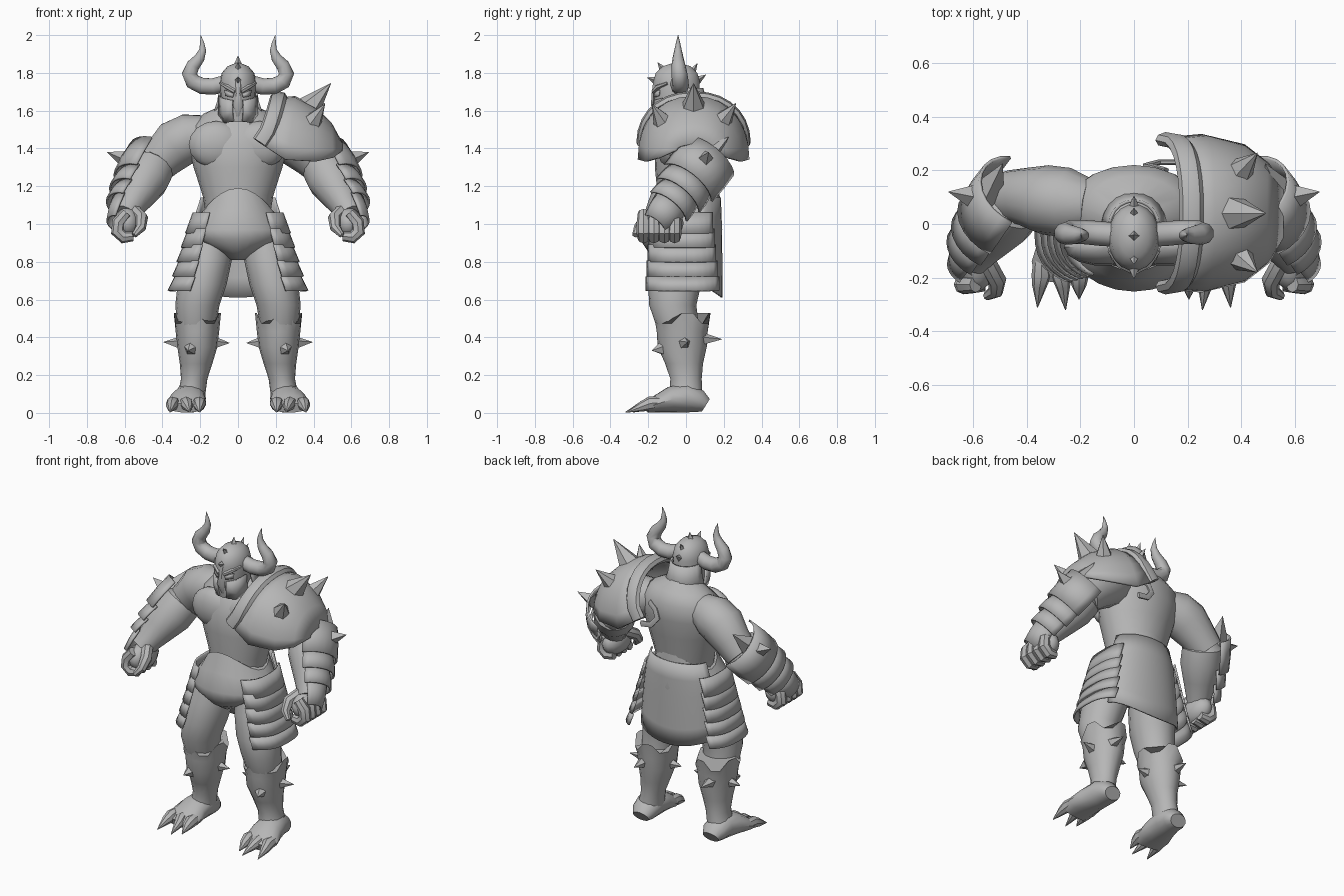
import bpy, bmesh, math
from math import sin, cos, pi, radians
from mathutils import Vector as V

steel = bpy.data.materials.new("plain_grey")
steel.diffuse_color = (0.47, 0.47, 0.47, 1)


def grid(name, rows, closed=True, mirror=False, thick=0.0):
    """Skin rows of points; closed rows get end caps, open rows get thickness."""
    bm = bmesh.new()
    vs = [[bm.verts.new(p) for p in r] for r in rows]
    n = len(rows[0])
    for a, b in zip(vs, vs[1:]):
        for i in range(n if closed else n - 1):
            j = (i + 1) % n
            bm.faces.new((a[i], a[j], b[j], b[i]))
    if closed and not thick:
        bm.faces.new(vs[0][::-1])
        bm.faces.new(vs[-1])
    bmesh.ops.recalc_face_normals(bm, faces=bm.faces[:])
    me = bpy.data.meshes.new(name)
    bm.to_mesh(me)
    bm.free()
    me.materials.append(steel)
    ob = bpy.data.objects.new(name, me)
    bpy.context.collection.objects.link(ob)
    if thick:
        m = ob.modifiers.new("thickness", 'SOLIDIFY')
        m.thickness, m.offset = thick, 0
    if mirror:
        m = ob.modifiers.new("mirror", 'MIRROR')
        m.use_mirror_merge = False
    return ob


def stack(name, rings, n=16, **kw):
    """Horizontal ellipse rings: (x, y, z, rx, ry)."""
    return grid(name, [[(x + rx * cos(2 * pi * i / n), y + ry * sin(2 * pi * i / n), z)
                        for i in range(n)] for x, y, z, rx, ry in rings], **kw)


def tube(name, path, n=10, ref=(0, 1, 0), **kw):
    """Rings along a path: (x, y, z, ru, rv), ru lies along ref."""
    pts = [V(p[:3]) for p in path]
    rows = []
    for k, p in enumerate(path):
        t = (pts[min(k + 1, len(pts) - 1)] - pts[max(k - 1, 0)]).normalized()
        u = (V(ref) - t * V(ref).dot(t)).normalized()
        w = t.cross(u)
        rows.append([pts[k] + u * p[3] * cos(2 * pi * i / n) + w * p[-1] * sin(2 * pi * i / n)
                     for i in range(n)])
    return grid(name, rows, **kw)


def spike(name, base, tip, r, n=5, mirror=False):
    d = V(tip) - V(base)
    ref = (0, 0, 1) if abs(d.normalized().z) < 0.8 else (0, 1, 0)
    return tube(name, [(*base, r), (*tip, 0.001)], n=n, ref=ref, mirror=mirror)


def ball(name, c, s, mirror=False):
    rings = [(c[0], c[1], c[2] - s[2] * cos(pi * k / 8), s[0] * sin(pi * k / 8) + .001,
              s[1] * sin(pi * k / 8) + .001) for k in range(9)]
    return stack(name, rings, n=14, mirror=mirror)


# Torso and chest
stack("torso", [(0, 0, 1.05, .17, .15), (0, .01, 1.15, .187, .16), (0, .015, 1.3, .235, .18),
                (0, .03, 1.42, .265, .19), (0, .05, 1.52, .25, .17), (0, .06, 1.585, .18, .12),
                (0, .03, 1.625, .09, .09), (0, -.02, 1.7, .08, .08)], n=20)
ball("chest_muscle", (.115, -.085, 1.42), (.145, .07, .125), True)

# Belt and briefs, with an arched top edge
N = 24
rows = []
for y, z, rx, ry, arch in [(0, 1.13, .185, .175, .06), (-.015, 1.05, .225, .2, .025), (-.03, .97, .265, .222, 0),
                           (-.03, .92, .25, .215, 0), (-.025, .86, .13, .18, 0), (-.02, .81, .045, .11, 0)]:
    rows.append([(rx * cos(2 * pi * i / N), y + ry * sin(2 * pi * i / N),
                  z - arch * cos(4 * pi * i / N)) for i in range(N)])
grid("belt", rows)

# Back skirt cloth, dipping to a point in the middle
rows = []
for k in range(6):
    f = k / 5
    rows.append([((.2 + .07 * f ** .5) * cos(radians(a)),
                  (.18 + .01 * f ** .5) * sin(radians(a)) ** .7,
                  1.14 - .47 * f - .06 * f * sin(radians(a)) ** 2) for a in range(15, 166, 10)])
grid("back_skirt", rows, closed=False, thick=.01)

# Overlapping hip plates
for k in range(5):
    rows = []
    for z, r in ((1.06 - .085 * k, .235 + .024 * k), (.95 - .076 * k, .275 + .023 * k)):
        rows.append([(r * cos(radians(a)) ** .7,
                      math.copysign(abs(sin(radians(a))) ** .7, a) * (.2 + .008 * k) - .01, z)
                     for a in range(-58 + k, 50, 9)])
    grid("hip_plate", rows, closed=False, thick=.012, mirror=True)

# Legs, boots and feet
stack("thigh", [(.13, 0, .97, .1, .13), (.16, -.03, .82, .13, .15), (.19, -.06, .68, .13, .14),
                (.215, -.07, .57, .117, .125), (.22, -.04, .44, .1, .11)], mirror=True)
boot = [(.215, -.02, .5, .125, .15), (.215, -.02, .43, .115, .135), (.215, -.02, .35, .106, .13),
        (.222, -.01, .26, .086, .1), (.232, 0, .18, .07, .083), (.242, 0, .12, .072, .086),
        (.255, 0, .05, .078, .092)]
rows = [[(x + rx * cos(2 * pi * i / 16), y + ry * sin(2 * pi * i / 16),
          z + (.028 * (-1) ** (i // 2) if k == 0 else 0)) for i in range(16)]
        for k, (x, y, z, rx, ry) in enumerate(boot)]
grid("boot", rows, mirror=True)
tube("foot", [(.25, .105, .04, .055, .04), (.25, .07, .062, .078, .062), (.255, 0, .08, .085, .08),
              (.265, -.08, .07, .095, .07), (.275, -.15, .048, .107, .048), (.28, -.21, .026, .09, .026)],
     n=14, ref=(1, 0, 0), mirror=True)
for x, tx, ty in ((.205, .205, -.28), (.275, .255, -.32), (.345, .36, -.31)):
    tube("toe", [(x, -.13, .055, .03), (x, -.19, .05, .037), ((x + tx) / 2, -.23, .035, .028),
                 (tx, ty, .004, .002)], n=8, ref=(1, 0, 0), mirror=True)
for b, t in (((.305, -.01, .37), (.395, .01, .375)), ((.125, -.02, .37), (.045, -.02, .37)),
             ((.25, -.13, .34), (.265, -.18, .33)), ((.24, .09, .39), (.24, .19, .39))):
    spike("boot_spike", b, t, .036, mirror=True)

# Arms
tube("upper_arm", [(.17, .07, 1.48, .1, .1), (.25, .08, 1.46, .13, .13), (.33, .09, 1.42, .13, .135),
                   (.4, .1, 1.35, .11, .115), (.47, .1, 1.28, .1, .1)], n=14, mirror=True)
A, W = V((.455, .08, 1.3)), V((.58, -.1, 1.08))
tube("forearm", [(*A.lerp(W, t), r) for t, r in
                 ((-.12, .08), (0, .12), (.3, .125), (.65, .1), (.95, .078), (1.15, .072))], n=14, mirror=True)

# Layered arm guard on the outer side
d = (W - A).normalized()
o = V((1, .3, .4))
o = (o - d * o.dot(d)).normalized()
q = d.cross(o)
for t0, t1, r0, r1, span in ((-.22, .42, .16, .16, 78), (.35, .72, .135, .145, 78),
                             (.65, 1.0, .115, .125, 75), (.92, 1.38, .1, .07, 70)):
    grid("arm_guard", [[A.lerp(W, t) + (o * cos(radians(a)) + q * sin(radians(a))) * r
                        for a in [span * (i / 5 - 1) for i in range(11)]]
                       for t, r in ((t0, r0), ((t0 + t1) / 2, (r0 + r1) / 2 + .004), (t1, r1))],
         closed=False, thick=.012, mirror=True)
spike("guard_corner", (.55, .1, 1.34), (.49, .225, 1.46), .075, n=4, mirror=True)
spike("elbow_spike", (.59, .1, 1.34), (.692, .12, 1.38), .05, n=4, mirror=True)

# Fists
ball("palm", (.585, -.13, 1.005), (.07, .12, .085), True)
for i in range(4):
    y = -.225 + .055 * i
    tube("finger", [(.59, y, 1.06, .03), (.632, y, 1.01, .036), (.637, y, .96, .037),
                    (.605, y, .93, .034), (.555, y, .935, .026)], n=8, mirror=True)
tube("thumb", [(.55, -.14, 1.07, .035), (.51, -.21, 1.03, .035), (.515, -.25, .98, .028),
               (.55, -.27, .94, .016)], n=8, ref=(1, 0, 0), mirror=True)

# Helmet
stack("helmet", [(0, -.055, 1.54, .075, .1), (0, -.05, 1.6, .092, .115), (0, -.05, 1.68, .095, .12),
                 (0, -.05, 1.75, .097, .125), (0, -.05, 1.8, .086, .112), (0, -.05, 1.835, .055, .075),
                 (0, -.05, 1.852, .012, .02)], n=18)
grid("neck_guard", [[(r * cos(radians(a)), -.03 + r * 1.25 * sin(radians(a)) ** .8, z)
                     for a in range(5, 176, 17)] for z, r in ((1.72, .093), (1.65, .105), (1.57, .13))],
     closed=False, thick=.012)
# Face mask: nose ridge, brow, eye plates and cheek plates
tube("nose_ridge", [(0, -.162, 1.76, .03, .012), (0, -.17, 1.69, .018, .014), (0, -.175, 1.63, .028, .012),
                    (0, -.16, 1.57, .006, .004)], n=6, ref=(1, 0, 0))
tube("brow", [(.015, -.172, 1.7, .012), (.055, -.15, 1.725, .014), (.092, -.1, 1.745, .008)],
     n=6, ref=(0, 0, 1), mirror=True)
grid("eye", [[(.022, -.17, 1.69), (.07, -.14, 1.71)], [(.028, -.169, 1.67), (.066, -.143, 1.678)]],
     closed=False, thick=.008, mirror=True)
grid("cheek_plate", [[(.03, -.167, 1.655), (.08, -.13, 1.665), (.1, -.06, 1.68)],
                     [(.03, -.168, 1.6), (.075, -.13, 1.58), (.1, -.05, 1.58)],
                     [(.025, -.155, 1.545), (.065, -.12, 1.535), (.085, -.05, 1.55)]],
     closed=False, thick=.012, mirror=True)
for b, t, r in (((0, -.16, 1.76), (0, -.205, 1.775), .022), ((0, -.12, 1.815), (0, -.15, 1.855), .022),
                ((0, -.045, 1.84), (0, -.04, 1.89), .024), ((0, .03, 1.8), (0, .06, 1.85), .022),
                ((0, .06, 1.76), (0, .105, 1.79), .022)):
    spike("helmet_spike", b, t, r, n=4)
tube("horn", [(.07, -.04, 1.745, .045), (.13, -.035, 1.728, .046), (.19, -.03, 1.73, .045),
              (.24, -.03, 1.755, .044), (.257, -.035, 1.795, .042), (.237, -.04, 1.84, .037),
              (.203, -.042, 1.88, .029), (.187, -.042, 1.92, .02), (.19, -.042, 1.96, .011),
              (.198, -.042, 2.0, .001)], n=10, mirror=True)

# Shoulder armour on one side: arches from collar to outer tip
ARCH = [(.21, 1.66, .11, 1.43, .275), (.3, 1.67, .25, 1.34, .288), (.41, 1.61, .41, 1.33, .25),
        (.49, 1.53, .5, 1.35, .18), (.55, 1.42, .55, 1.39, .09)]


def arch_point(a, s):
    tx, tz, ex, ez, w = a
    c, n = cos(s), sin(s)
    return V((ex + (tx - ex) * c ** .6, .04 + w * math.copysign(abs(n) ** .9, n), ez + (tz - ez) * c ** .95))


angles = [pi / 2 * (i / 7 - 1) * .999 for i in range(15)]
grid("shoulder_plate", [[arch_point(a, s) for s in angles] for a in ARCH], closed=False, thick=.016)
tube("shoulder_collar", [(*(arch_point(ARCH[0], s) + V((.005, 0, .015 * cos(s)))), .045, .028) for s in angles],
     n=8, ref=(1, 0, 0))
for b, t, r in (((.37, .04, 1.61), (.492, .04, 1.745), .072), ((.38, -.11, 1.52), (.46, -.18, 1.635), .066),
                ((.38, .18, 1.53), (.46, .265, 1.64), .066)):
    spike("shoulder_spike", b, t, r, n=6)

# Strap loop behind the shoulder
tube("strap_loop", [(.12, .2, 1.5, .01, .02), (.07, .215, 1.47, .01, .02), (.05, .22, 1.42, .01, .02),
                    (.09, .23, 1.37, .01, .02), (.16, .23, 1.36, .01, .02)], n=6)

# Smooth shading with crisp edges
bpy.ops.object.select_all(action='SELECT')
bpy.context.view_layer.objects.active = bpy.context.selected_objects[0]
bpy.ops.object.shade_smooth_by_angle(angle=radians(40))
